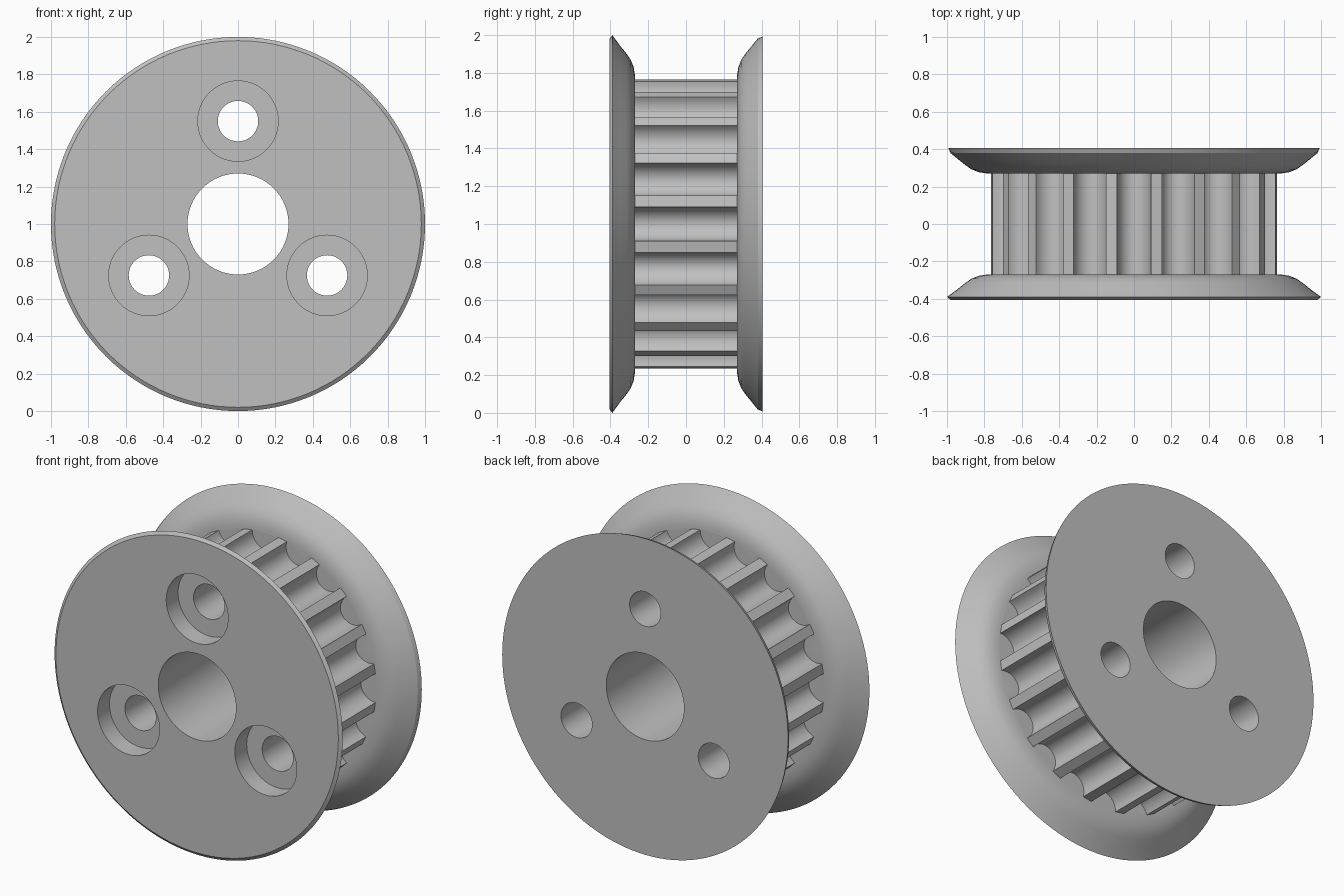
import bpy, bmesh
from math import sin, cos, pi, radians
from mathutils import Vector

if "Cube" in bpy.data.objects:
    bpy.data.objects.remove(bpy.data.objects["Cube"])

grey = bpy.data.materials.new("machined_grey")
grey.use_nodes = True
colour = (0.53, 0.53, 0.53, 1)
grey.diffuse_color = colour
grey.node_tree.nodes["Principled BSDF"].inputs["Base Color"].default_value = colour

AXIS = Vector((0, 0, 1))


def circle(r, n=128):
    return [(r * cos(2 * pi * i / n), r * sin(2 * pi * i / n)) for i in range(n)]


def loft(name, rings, centre=AXIS):
    """Closed solid from (y, outline) rings stacked along y."""
    bm = bmesh.new()
    loops = [[bm.verts.new((x + centre.x, y, z + centre.z)) for x, z in outline]
             for y, outline in rings]
    for a, b in zip(loops, loops[1:]):
        n = len(a)
        for i in range(n):
            j = (i + 1) % n
            bm.faces.new((a[i], a[j], b[j], b[i]))
    bm.faces.new(loops[0])
    bm.faces.new(loops[-1])
    bmesh.ops.recalc_face_normals(bm, faces=bm.faces)
    mesh = bpy.data.meshes.new(name)
    bm.to_mesh(mesh)
    bm.free()
    mesh.materials.append(grey)
    ob = bpy.data.objects.new(name, mesh)
    bpy.context.collection.objects.link(ob)
    return ob


def combine(target, tool, operation):
    mod = target.modifiers.new("join_or_cut", 'BOOLEAN')
    mod.operation = operation
    mod.solver = 'EXACT'
    mod.object = tool
    bpy.context.view_layer.objects.active = target
    bpy.ops.object.modifier_apply(modifier=mod.name)
    bpy.data.objects.remove(tool)


# Toothed drum: flat lands between rounded grooves
TEETH, TIP, DEPTH, STEPS = 20, 0.77, 0.10, 14
half = radians(6.75)
outline = []
for k in range(TEETH):
    mid = 2 * pi * k / TEETH
    for s in range(STEPS + 1):
        a = pi * s / STEPS
        r = TIP * cos(half) - DEPTH * sin(a)
        t = -TIP * sin(half) * cos(a)
        outline.append((r * cos(mid) - t * sin(mid), r * sin(mid) + t * cos(mid)))
pulley = loft("toothed_pulley", [(-0.3, outline), (0.3, outline)])

# Flared flanges, each with its own rim
flare = [(0.35, 0.945), (0.315, 0.902), (0.292, 0.868), (0.277, 0.83), (0.27, 0.785)]
rims = {-1: [(0.405, 0.98), (0.39, 1.0)], 1: [(0.405, 0.992), (0.38, 0.982)]}
for side, rim in rims.items():
    flange = loft("flange", [(side * y, circle(r)) for y, r in rim + flare])
    combine(pulley, flange, 'UNION')


# Central bore, and three bolt holes counterbored from the front
def drill(r, start, end, centre=AXIS):
    combine(pulley, loft("drill", [(start, circle(r, 64)), (end, circle(r, 64))], centre),
            'DIFFERENCE')


drill(0.27, -0.6, 0.6)
for k in range(3):
    a = pi / 2 + k * 2 * pi / 3
    spot = AXIS + 0.55 * Vector((cos(a), 0, sin(a)))
    drill(0.108, -0.6, 0.6, spot)
    drill(0.215, -0.6, -0.287, spot)

# Smooth curved walls, crisp edges
bpy.ops.object.select_all(action='DESELECT')
pulley.select_set(True)
bpy.context.view_layer.objects.active = pulley
bpy.ops.object.shade_smooth_by_angle(angle=radians(28))
